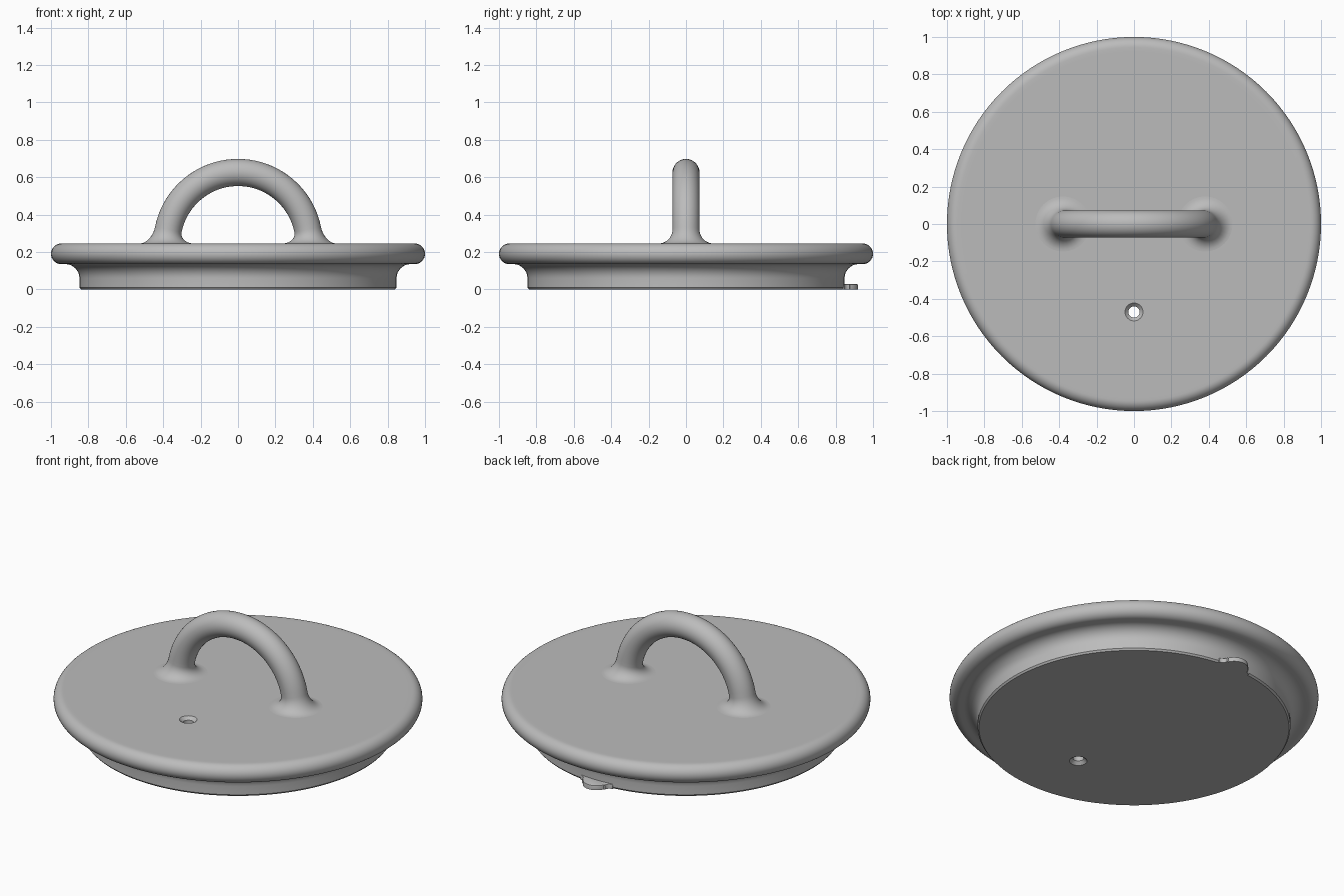
import bpy, bmesh
from math import sin, cos, pi, sqrt, asin
from mathutils import Vector

cube = bpy.data.objects.get("Cube")
if cube:
    bpy.data.objects.remove(cube)

grey = bpy.data.materials.new("light grey")
grey.use_nodes = True
colour = (0.5, 0.5, 0.5, 1)
grey.diffuse_color = colour
grey.node_tree.nodes["Principled BSDF"].inputs["Base Color"].default_value = colour


def arc(cx, cz, r, a0, a1, n):
    """Points on a circular arc, angles in units of pi."""
    steps = [pi * (a0 + (a1 - a0) * i / n) for i in range(n + 1)]
    return [(cx + r * cos(a), cz + r * sin(a)) for a in steps]


def skin(name, rings):
    """Closed solid through a list of rings, capped at both ends."""
    bm = bmesh.new()
    loops = [[bm.verts.new(p) for p in ring] for ring in rings]
    for a, b in zip(loops, loops[1:]):
        for i in range(len(a)):
            j = (i + 1) % len(a)
            bm.faces.new((a[i], a[j], b[j], b[i]))
    bm.faces.new(loops[0])
    bm.faces.new(loops[-1])
    bmesh.ops.recalc_face_normals(bm, faces=bm.faces)
    mesh = bpy.data.meshes.new(name)
    bm.to_mesh(mesh)
    bm.free()
    mesh.materials.append(grey)
    obj = bpy.data.objects.new(name, mesh)
    bpy.context.collection.objects.link(obj)
    return obj


def lathe(name, profile, sides, cy=0):
    turn = [2 * pi * i / sides for i in range(sides)]
    return skin(name, [[(r * cos(a), cy + r * sin(a), z) for a in turn]
                       for r, z in profile])


def select(obj):
    bpy.ops.object.select_all(action='DESELECT')
    obj.select_set(True)
    bpy.context.view_layer.objects.active = obj


def smooth(obj):
    select(obj)
    bpy.ops.object.shade_smooth_by_angle(angle=pi / 6)


TOP = 0.245

# Lid: plug with a small foot, concave neck, rounded rim and flat top
profile = [(0.84, 0), (0.848, 0.01), (0.848, 0.03)]
profile += arc(0.923, 0.06, 0.075, 1, 0.5, 10)
profile += arc(0.945, 0.19, 0.055, -0.5, 0.5, 16)
profile += [(0.925, TOP)]
lid = lathe("lid", profile, 128)

# Vent hole, flared at both ends
vent = lathe("vent_cutter", [(0.06, -0.012), (0.03, 0.018), (0.03, TOP - 0.018),
                             (0.06, TOP + 0.012)], 32, cy=-0.47)
vent.hide_render = True
cut = lid.modifiers.new("vent", 'BOOLEAN')
cut.object = vent
cut.operation = 'DIFFERENCE'
cut.solver = 'EXACT'
select(lid)
bpy.ops.object.modifier_apply(modifier="vent")
bpy.data.objects.remove(vent)
smooth(lid)

# Handle: half ring whose feet flare into the top
RADIUS, TUBE, FILLET = 0.38, 0.0725, 0.075
foot = [asin(FILLET * (1 - cos(pi / 2 * i / 10)) / RADIUS) for i in range(11)]
middle = [foot[-1] + (pi - 2 * foot[-1]) * i / 40 for i in range(1, 40)]
rings = []
for a in foot + middle + [pi - f for f in reversed(foot)]:
    gap = max(0, FILLET - RADIUS * sin(a))
    r = TUBE + FILLET - sqrt(max(0, FILLET ** 2 - gap ** 2))
    out = Vector((cos(a), 0, sin(a)))
    centre = out * RADIUS + Vector((0, 0, TOP))
    turn = [2 * pi * i / 32 for i in range(32)]
    rings.append([centre + r * (out * cos(t) + Vector((0, 1, 0)) * sin(t)) for t in turn])
smooth(skin("handle", rings))

# Locating tab at the back of the plug, blended into the wall at its sides
side = arc(0.105, 0.875, 0.03, 1.5, 1, 6)
outline = side + arc(0, 0.845, 0.075, 0.14, 0.86, 20)
outline += [(-x, y) for x, y in reversed(side)] + [(-0.1, 0.8), (0.1, 0.8)]
levels = [(1, 0), (1, 0.02), (0.985, 0.026), (0.95, 0.028)]
smooth(skin("tab", [[(x * s, 0.8 + (y - 0.8) * s, z) for x, y in outline]
                    for s, z in levels]))
